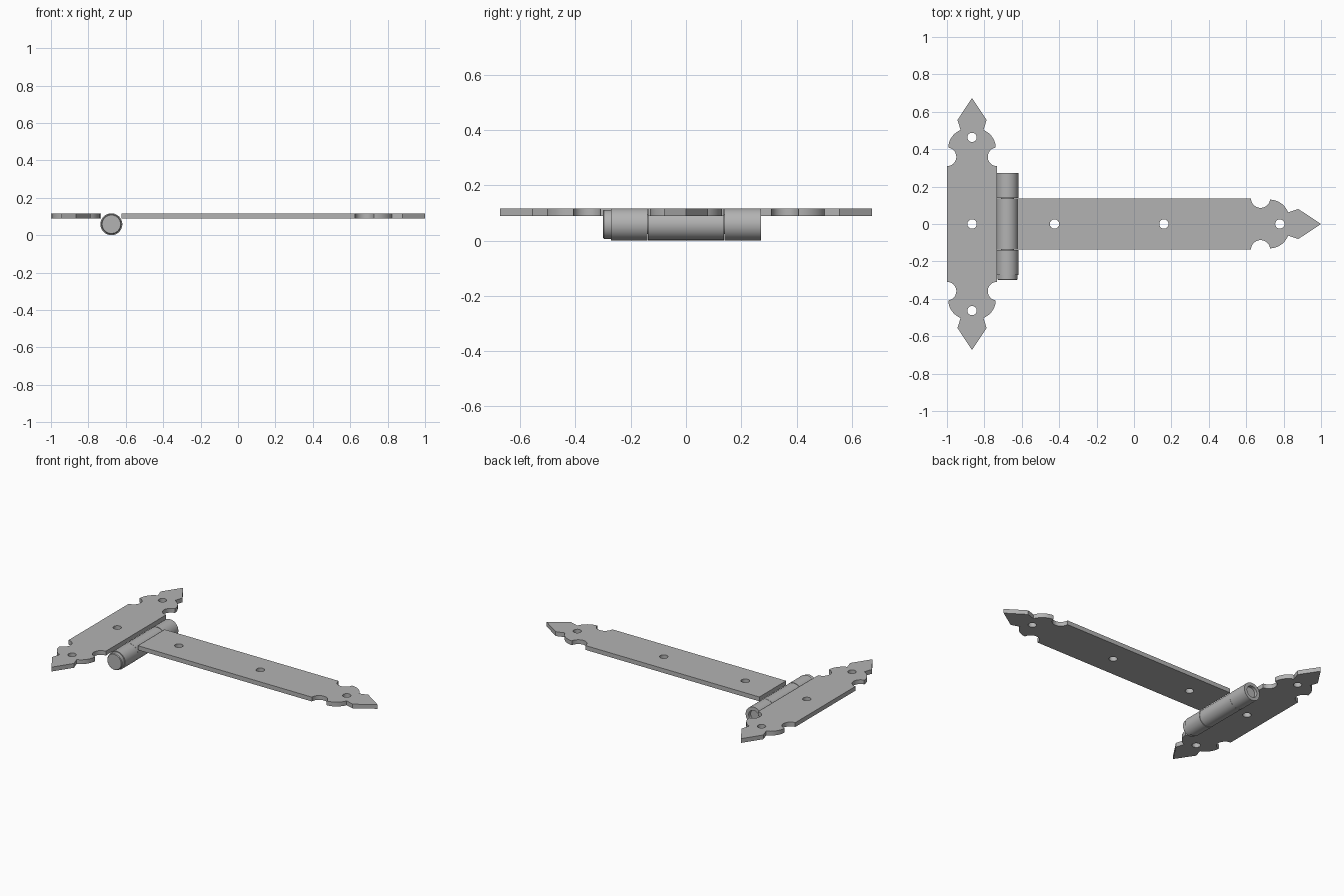
import bpy, bmesh
from math import radians, cos, sin, tau
from mathutils import Matrix

cube = bpy.data.objects.get("Cube")
if cube:
    bpy.data.objects.remove(cube)

steel = bpy.data.materials.new("grey steel")
steel.use_nodes = True
GREY = (0.45, 0.45, 0.45, 1)
steel.diffuse_color = GREY
steel.node_tree.nodes["Principled BSDF"].inputs["Base Color"].default_value = GREY

PLATE_TOP, THICK = 0.117, 0.028
HALF_WIDTH = 0.134
PIN_X, BARREL_R = -0.677, 0.0585


def finish(name, bm):
    bmesh.ops.recalc_face_normals(bm, faces=bm.faces)
    mesh = bpy.data.meshes.new(name)
    bm.to_mesh(mesh)
    bm.free()
    mesh.materials.append(steel)
    obj = bpy.data.objects.new(name, mesh)
    bpy.context.collection.objects.link(obj)
    bpy.ops.object.select_all(action='DESELECT')
    obj.select_set(True)
    bpy.context.view_layer.objects.active = obj
    bpy.ops.object.shade_smooth_by_angle(angle=radians(30))
    return obj


def arc(cx, cy, r, start, end, steps):
    angles = [radians(start + (end - start) * i / steps) for i in range(steps + 1)]
    return [(cx + r * cos(a), cy + r * sin(a)) for a in angles]


def finial(tip, scale=1.0):
    """Ornamental end: scooped notch, rounded shoulder, spear point."""
    side = arc(-0.315, 0.134, 0.05, 180, 350, 16)
    side += arc(-0.268, 0.024, 0.103, 89, 21, 10)
    side += [(-0.118, 0.078)]
    side = [(tip + u * scale, s * scale) for u, s in side]
    return side + [(tip, 0)] + [(u, -s) for u, s in reversed(side)]


def plate(name, outline, holes, transform=Matrix()):
    """Flat plate with round screw holes, extruded to its thickness."""
    bm = bmesh.new()
    loops = [outline] + [arc(u, 0, 0.025, 0, 345, 23) for u in holes]
    edges = []
    for loop in loops:
        vs = [bm.verts.new((x, y, PLATE_TOP - THICK)) for x, y in loop]
        edges += [bm.edges.new((a, b)) for a, b in zip(vs, vs[1:] + vs[:1])]
    bmesh.ops.triangle_fill(bm, edges=edges, use_beauty=True, normal=(0, 0, 1))
    made = bmesh.ops.extrude_face_region(bm, geom=bm.faces[:], use_keep_orig=True)
    top = [v for v in made["geom"] if isinstance(v, bmesh.types.BMVert)]
    bmesh.ops.translate(bm, verts=top, vec=(0, 0, THICK))
    bm.transform(transform)
    return finish(name, bm)


def turned(name, profile, closed=False, steps=48):
    """Lathe (radius, y) points around the pin axis."""
    bm = bmesh.new()
    rings = []
    for r, y in profile:
        rings.append([bm.verts.new((PIN_X + r * cos(tau * i / steps), y,
                                    BARREL_R + r * sin(tau * i / steps)))
                      for i in range(steps)])
    pairs = list(zip(rings, rings[1:]))
    if closed:
        pairs.append((rings[-1], rings[0]))
    else:
        bm.faces.new(rings[0])
        bm.faces.new(rings[-1])
    for a, b in pairs:
        for i in range(steps):
            j = (i + 1) % steps
            bm.faces.new((a[i], a[j], b[j], b[i]))
    return finish(name, bm)


# Long strap, square at the barrel and pointed at the far end
STRAP_SCALE = 1.026
STRAP_HALF = HALF_WIDTH * STRAP_SCALE
STRAP_START = PIN_X + 0.055
plate("strap_leaf",
      [(STRAP_START, STRAP_HALF)] + finial(1.0, STRAP_SCALE) + [(STRAP_START, -STRAP_HALF)],
      [-0.425, 0.16, 0.78])

# Cross plate with a finial at both ends
end = finial(0.674)
plate("cross_leaf", end + [(-u, -s) for u, s in end], [-0.463, 0, 0.463],
      Matrix.Translation((-0.866, 0, 0)) @ Matrix.Rotation(radians(90), 4, 'Z'))

# Barrel knuckles: two outer ones and a middle one
BORE = 0.037
for name, y0, y1, r in (("front_knuckle", -0.272, -0.14, BARREL_R),
                        ("middle_knuckle", -0.1375, 0.1375, BARREL_R - 0.001),
                        ("back_knuckle", 0.14, 0.272, BARREL_R)):
    turned(name, [(BORE, y0), (r, y0), (r, y1), (BORE, y1)], closed=True)

# Hinge pin with a wide head at the front
turned("hinge_pin", [(0.049, -0.30), (0.053, -0.296), (0.053, -0.272),
                     (0.035, -0.272), (0.035, 0.255)])
